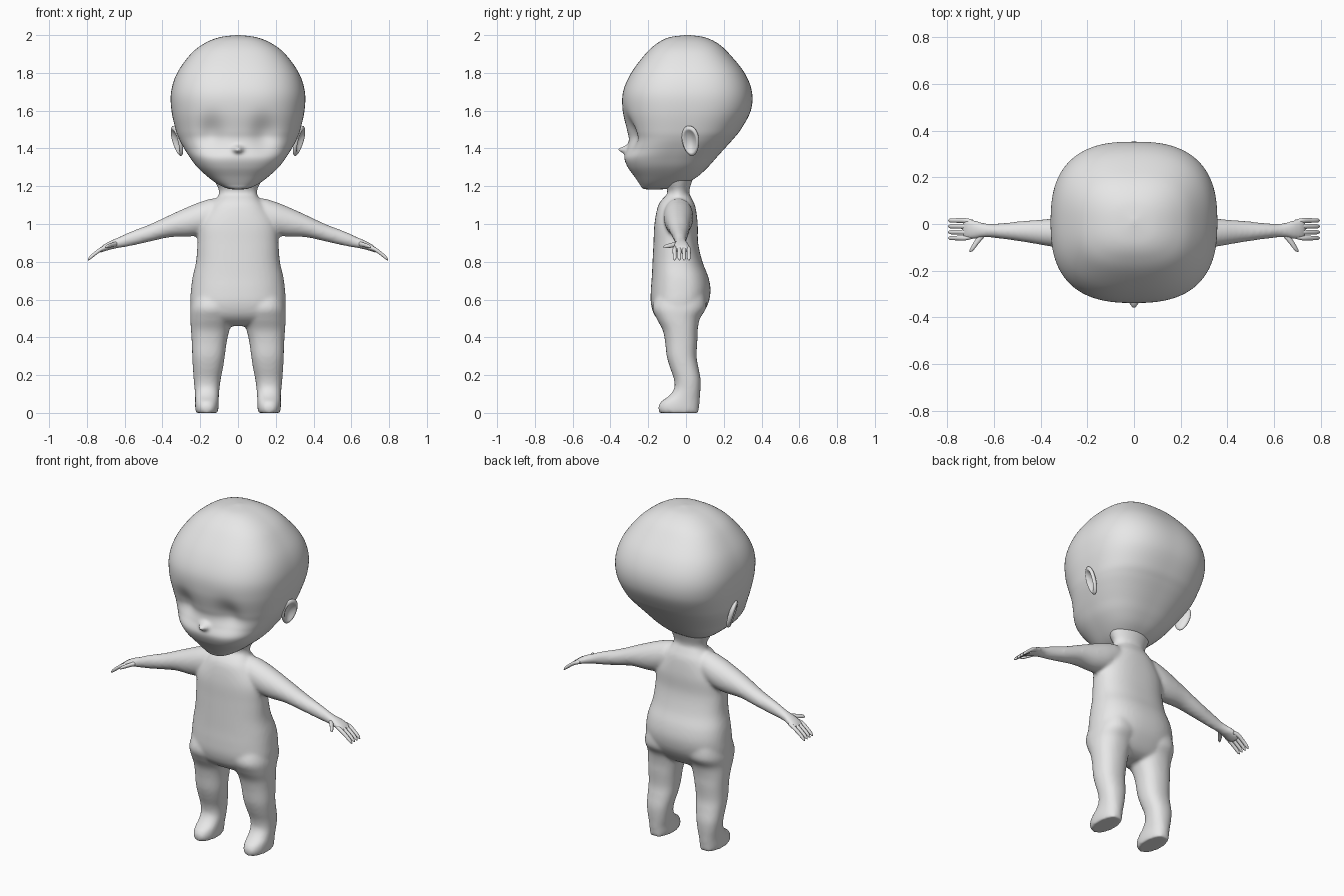
import bpy, bmesh, math
from mathutils import Matrix, Vector

cube = bpy.data.objects.get("Cube")
if cube:
    bpy.data.objects.remove(cube, do_unlink=True)

clay = bpy.data.materials.new("light_grey_clay")
clay.use_nodes = True
GREY = (0.8, 0.8, 0.8, 1)
clay.diffuse_color = GREY
clay.node_tree.nodes["Principled BSDF"].inputs["Base Color"].default_value = GREY


def spline(keys, steps):
    """Smooth curve through tuples of any length."""
    keys = [Vector(k) for k in keys]
    out = []
    for i in range(len(keys) - 1):
        a, b = keys[i], keys[i + 1]
        ta = (b - keys[max(i - 1, 0)]) / 2
        tb = (keys[min(i + 2, len(keys) - 1)] - a) / 2
        for j in range(steps):
            t = j / steps
            h = t * t * (3 - 2 * t)
            out.append(a * (1 - h) + b * h + ta * (t * (1 - t) ** 2) - tb * (t * t * (1 - t)))
    return out + [keys[-1]]


def loft(bm, keys, sideways=False, power=2, segments=48, steps=5, side=1):
    """Skin rounded rings (x, y, z, radius, radius); sideways rings face x."""
    rings = []
    for x, y, z, a, b in spline(keys, steps):
        ring = []
        for i in range(segments):
            t = math.tau * (i + 0.5) / segments
            c, s = math.cos(t), math.sin(t)
            r = (abs(c) ** power + abs(s) ** power) ** (-1 / power)
            off = (0, a * r * c, b * r * s) if sideways else (a * r * c, b * r * s, 0)
            ring.append(bm.verts.new((side * (x + off[0]), y + off[1], z + off[2])))
        rings.append(ring)
    for low, high in zip(rings, rings[1:]):
        for i in range(segments):
            j = (i + 1) % segments
            bm.faces.new((low[i], low[j], high[j], high[i]))
    bm.faces.new(rings[0])
    bm.faces.new(rings[-1])


def upright(rows, cx=None):
    """Rows (z, half width, front y, back y[, centre x]) to ring keys."""
    return [(r[4] if len(r) > 4 else 0, (r[2] + r[3]) / 2, r[0], r[1], (r[3] - r[2]) / 2)
            for r in rows]


def finish(name, bm, angle=60):
    bmesh.ops.recalc_face_normals(bm, faces=bm.faces)
    mesh = bpy.data.meshes.new(name)
    bm.to_mesh(mesh)
    bm.free()
    mesh.materials.append(clay)
    obj = bpy.data.objects.new(name, mesh)
    bpy.context.collection.objects.link(obj)
    bpy.ops.object.select_all(action="DESELECT")
    obj.select_set(True)
    bpy.context.view_layer.objects.active = obj
    bpy.ops.object.shade_smooth_by_angle(angle=math.radians(angle))
    return obj


# Head: large rounded skull tapering to the chin
bm = bmesh.new()
loft(bm, upright([
    (2.0, .01, 0, .02), (1.988, .1, -.09, .1), (1.955, .18, -.155, .17),
    (1.9, .25, -.215, .23), (1.8, .322, -.29, .31), (1.7, .354, -.333, .349),
    (1.6, .352, -.335, .343), (1.5, .33, -.313, .29), (1.45, .312, -.303, .25),
    (1.4, .285, -.312, .205), (1.35, .253, -.326, .16), (1.3, .215, -.308, .115),
    (1.25, .16, -.272, .06), (1.21, .105, -.245, -.01), (1.188, .055, -.228, -.09),
    (1.182, .01, -.19, -.15)]), power=2.6, segments=160, steps=7)
# Face: hollow eye sockets, full cheeks and a small upturned nose
for v in bm.verts:
    if v.co.y < -.1:
        x, z = abs(v.co.x), v.co.z
        socket = math.exp(-((x - .14) / .065) ** 2 - ((z - 1.48) / .085) ** 2)
        nose = math.exp(-(x / .025) ** 2 - ((z - 1.395) / .018) ** 2)
        v.co.y += .034 * socket - .047 * nose
finish("head", bm, 80)

# Body: torso, neck, arms and legs fused into one skin
bm = bmesh.new()
loft(bm, upright([
    (1.155, .09, -.1, .02), (1.13, .115, -.127, .033), (1.09, .15, -.15, .05),
    (1.0, .205, -.167, .062), (.9, .214, -.172, .064), (.8, .222, -.177, .087),
    (.72, .24, -.181, .118), (.65, .249, -.186, .13), (.58, .252, -.186, .118),
    (.52, .24, -.168, .085), (.48, .19, -.13, .05), (.46, .09, -.08, .01)]), power=2.4)
loft(bm, upright([
    (1.08, .11, -.105, .03), (1.15, .103, -.102, .018), (1.18, .102, -.1, .018),
    (1.22, .12, -.12, .03), (1.27, .14, -.15, .05)]))
leg = upright([
    (.64, .1, -.15, .1, .135), (.56, .115, -.178, .108, .137), (.5, .112, -.156, .074, .14),
    (.44, .102, -.124, .062, .147), (.38, .093, -.111, .06, .152), (.3, .086, -.102, .056, .156),
    (.24, .08, -.085, .066, .159), (.18, .072, -.064, .077, .163), (.13, .066, -.062, .077, .164),
    (.09, .063, -.09, .074, .164), (.06, .062, -.132, .072, .165), (.03, .062, -.147, .069, .165),
    (.0, .058, -.141, .067, .165)])
arm = [
    (.04, -.04, 1.05, .05, .05), (.12, -.04, 1.055, .073, .08), (.19, -.04, 1.032, .078, .088),
    (.26, -.039, 1.013, .072, .08), (.36, -.037, .989, .059, .059), (.465, -.032, .953, .046, .046),
    (.57, -.03, .921, .033, .038), (.63, -.028, .902, .03, .029), (.68, -.024, .886, .041, .023),
    (.715, -.021, .87, .046, .018), (.735, -.021, .858, .04, .012)]
for side in (1, -1):
    loft(bm, leg, power=2.3, side=side)
    loft(bm, arm, sideways=True, side=side)
body = finish("body", bm, 80)
remesh = body.modifiers.new("fuse", "REMESH")
remesh.mode = "VOXEL"
remesh.voxel_size = .01
remesh.use_smooth_shade = True
soften = body.modifiers.new("soften", "SMOOTH")
soften.factor = .5
soften.iterations = 7

# Fingers and thumb
for side, label in ((1, "left"), (-1, "right")):
    bm = bmesh.new()
    for y in (.015, -.01, -.035, -.06):
        spread = -.02 + (y + .02) * .85
        loft(bm, [(.69, spread, .878, .009, .01), (.725, y, .866, .011, .012),
                  (.76, y, .841, .01, .012), (.785, y, .82, .009, .01),
                  (.795, y, .811, .003, .004)], True, segments=12, steps=4, side=side)
    loft(bm, [(.635, -.035, .897, .015, .014), (.665, -.066, .89, .019, .012),
              (.69, -.1, .882, .016, .01), (.704, -.115, .877, .004, .004)],
         True, segments=12, steps=4, side=side)
    finish(label + "_fingers", bm)

# Ears: tilted ovals with a dished outer face
for side, label in ((1, "left"), (-1, "right")):
    bm = bmesh.new()
    bmesh.ops.create_uvsphere(bm, u_segments=40, v_segments=32, radius=1)
    for v in bm.verts:
        rim = math.hypot(v.co.y, v.co.z)
        if v.co.x > 0:
            v.co.x -= 1.5 * max(0, 1 - (rim / .8) ** 2)
        v.co.y *= 1 + .15 * v.co.z
    turn = Matrix.Rotation(math.radians(-22), 4, "Z") @ Matrix.Rotation(math.radians(16), 4, "Y")
    place = Matrix.Translation((.322, .024, 1.44)) @ turn @ Matrix.Diagonal((.02, .048, .083, 1))
    bm.transform(Matrix.Diagonal((side, 1, 1, 1)) @ place)
    finish(label + "_ear", bm, 80)
